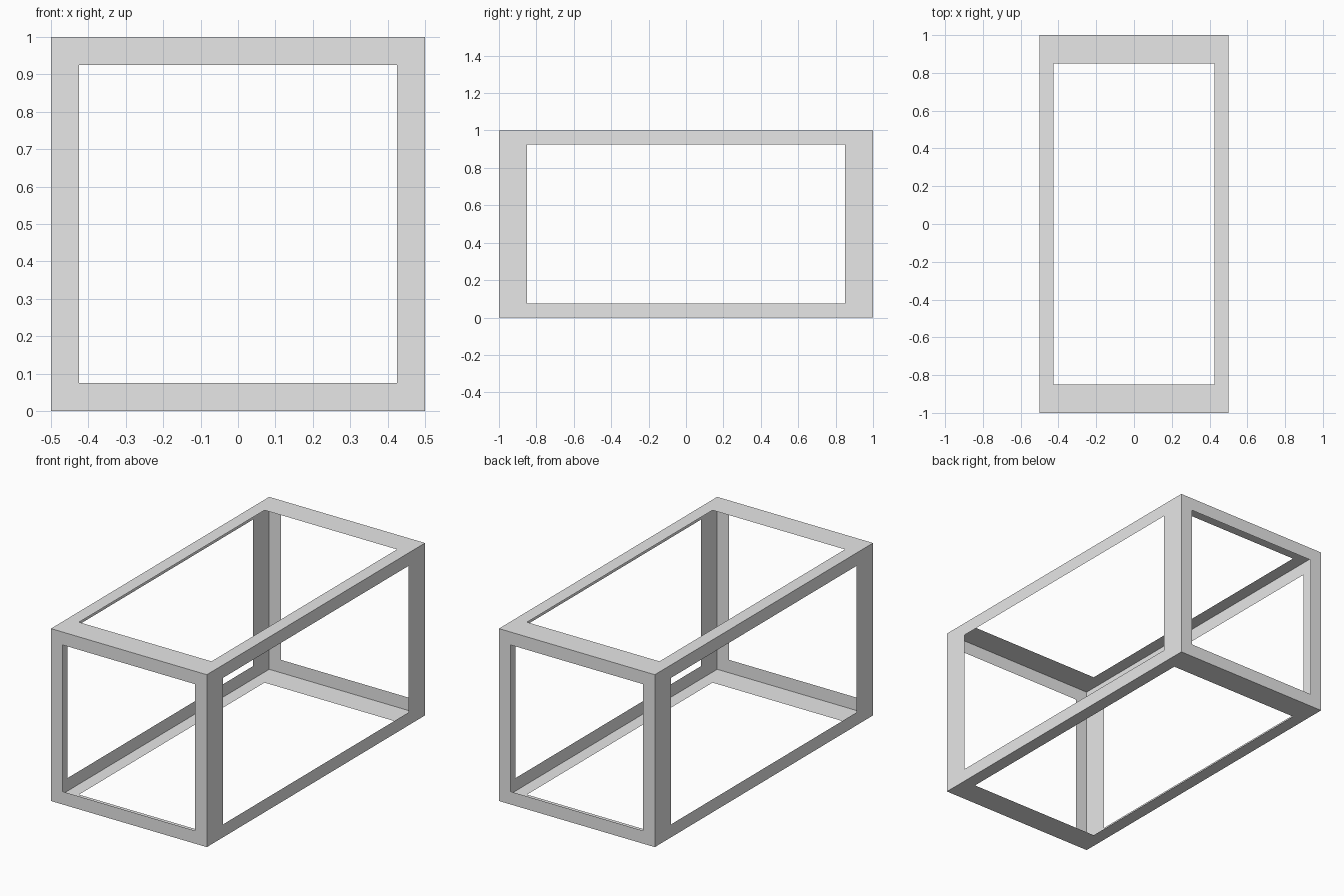
import bpy
import bmesh
from mathutils import Vector

default = bpy.data.objects.get("Cube")
if default:
    bpy.data.objects.remove(default, do_unlink=True)

# Single flat grey
GREY = (0.8, 0.8, 0.8, 1.0)
grey = bpy.data.materials.new("light_grey")
grey.use_nodes = True
grey.diffuse_color = GREY
grey.node_tree.nodes["Principled BSDF"].inputs["Base Color"].default_value = GREY

# Thin open box frame: inset each cube side and remove its middle
BORDER = 0.075
bm = bmesh.new()
bmesh.ops.create_cube(bm, size=1.0)
panels = bm.faces[:]
bmesh.ops.inset_individual(bm, faces=panels, thickness=BORDER, use_even_offset=True)
bmesh.ops.delete(bm, geom=panels, context="FACES")

# Stretch lengthwise and stand on the ground
bmesh.ops.scale(bm, vec=Vector((1, 2, 1)), verts=bm.verts)
bmesh.ops.translate(bm, vec=Vector((0, 0, 0.5)), verts=bm.verts)

mesh = bpy.data.meshes.new("box_frame")
bm.to_mesh(mesh)
bm.free()
mesh.materials.append(grey)
frame = bpy.data.objects.new("box_frame", mesh)
bpy.context.collection.objects.link(frame)
